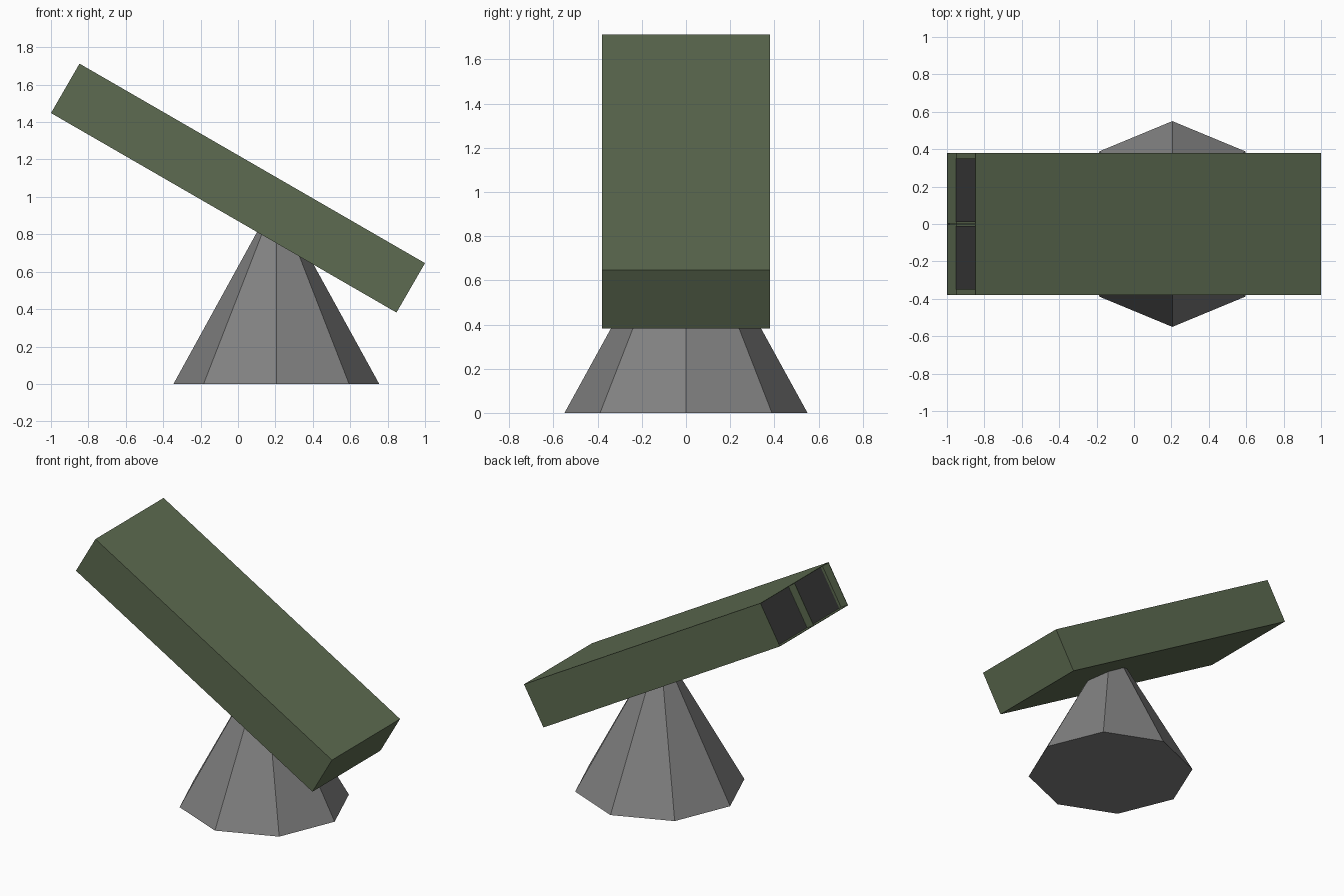
import bpy, bmesh, math
from mathutils import Matrix, Vector

if "Cube" in bpy.data.objects:
    bpy.data.objects.remove(bpy.data.objects["Cube"], do_unlink=True)


def material(name, rgb):
    mat = bpy.data.materials.new(name)
    mat.use_nodes = True
    mat.diffuse_color = (*rgb, 1)
    node = next(n for n in mat.node_tree.nodes if n.type == 'BSDF_PRINCIPLED')
    node.inputs["Base Color"].default_value = (*rgb, 1)
    return mat


green = material("olive green", (0.11, 0.147, 0.082))
grey = material("mid grey", (0.22, 0.22, 0.22))
dark = material("dark grey", (0.042, 0.042, 0.043))

LENGTH, WIDTH, HEIGHT = 2.133, 0.76, 0.305
WALL, RECESS = 0.005, 0.058
TILT = Matrix.Translation((0, 0, 1.047)) @ Matrix.Rotation(math.radians(30), 4, 'Y')


def finish(name, bm, mat, matrix):
    mesh = bpy.data.meshes.new(name)
    bm.to_mesh(mesh)
    bm.free()
    mesh.materials.append(mat)
    obj = bpy.data.objects.new(name, mesh)
    obj.matrix_world = matrix
    bpy.context.collection.objects.link(obj)
    return obj


def block(size, centre=(0, 0, 0)):
    bm = bmesh.new()
    bmesh.ops.create_cube(bm, size=1)
    bmesh.ops.scale(bm, vec=size, verts=bm.verts)
    bmesh.ops.translate(bm, vec=centre, verts=bm.verts)
    return bm


# Tilted box with a thin-walled recess in its raised end
bm = block((LENGTH, WIDTH, HEIGHT))
end = min(bm.faces, key=lambda f: f.calc_center_median().x)
bmesh.ops.inset_region(bm, faces=[end], thickness=WALL)
inner = bmesh.ops.extrude_discrete_faces(bm, faces=[end])["faces"][0]
bmesh.ops.translate(bm, vec=Vector((RECESS, 0, 0)), verts=inner.verts)
bmesh.ops.recalc_face_normals(bm, faces=bm.faces)
finish("launcher_box", bm, green, TILT)

# Divider between the two openings
divider = block((RECESS, WALL, HEIGHT - WALL), (-LENGTH / 2 + RECESS / 2, 0, 0))
finish("opening_divider", divider, green, TILT)

# Dark plates at the back of the openings
for side, name in ((1, "left"), (-1, "right")):
    plate = block((0.006, 0.34, HEIGHT - 2 * WALL),
                  (-LENGTH / 2 + RECESS - 0.002, side * 0.18, 0))
    finish(name + "_opening_plate", plate, dark, TILT)

# Eight-sided cone pedestal
bm = bmesh.new()
bmesh.ops.create_cone(bm, cap_ends=True, segments=8, radius1=0.55, radius2=0, depth=1)
finish("pedestal", bm, grey, Matrix.Translation((0.205, 0, 0.5)))
